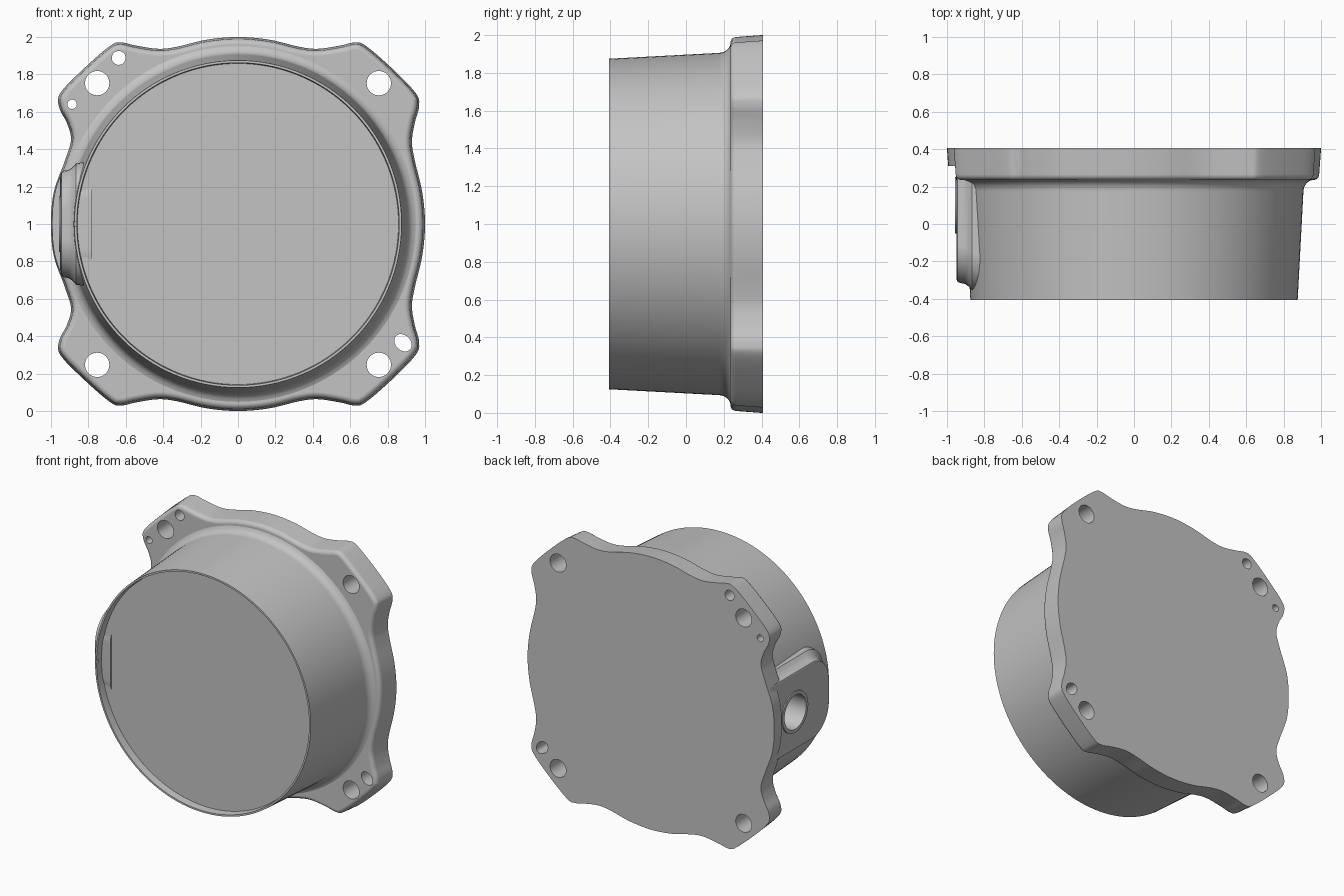
import bpy, bmesh
from math import cos, sin, pi, radians
from mathutils import Vector

if "Cube" in bpy.data.objects:
    bpy.data.objects.remove(bpy.data.objects["Cube"])

metal = bpy.data.materials.new("cast_grey")
GREY = (0.55, 0.55, 0.55, 1)
metal.diffuse_color = GREY
metal.use_nodes = True
metal.node_tree.nodes["Principled BSDF"].inputs["Base Color"].default_value = GREY
CZ = 1.0  # height of the main axis


def loft(name, rings):
    """Skin equal-length rings and cap both ends."""
    bm = bmesh.new()
    rows = [[bm.verts.new(p) for p in ring] for ring in rings]
    n = len(rows[0])
    for a, b in zip(rows, rows[1:]):
        for i in range(n):
            j = (i + 1) % n
            bm.faces.new((a[i], a[j], b[j], b[i]))
    bm.faces.new(rows[0])
    bm.faces.new(rows[-1])
    bmesh.ops.recalc_face_normals(bm, faces=bm.faces)
    mesh = bpy.data.meshes.new(name)
    bm.to_mesh(mesh)
    bm.free()
    mesh.materials.append(metal)
    obj = bpy.data.objects.new(name, mesh)
    bpy.context.collection.objects.link(obj)
    return obj


def disc(r, y, x=0, z=CZ, n=128):
    return [(x + r * cos(2 * pi * i / n), y, z + r * sin(2 * pi * i / n)) for i in range(n)]


def side_disc(r, x, y, z=CZ, n=48):
    return [(x, y + r * cos(2 * pi * i / n), z + r * sin(2 * pi * i / n)) for i in range(n)]


def box(name, lo, hi):
    return loft(name, [[(x, lo[1], lo[2]), (x, hi[1], lo[2]), (x, hi[1], hi[2]), (x, lo[1], hi[2])]
                       for x in (lo[0], hi[0])])


def combine(target, other, operation):
    mod = target.modifiers.new("combine", 'BOOLEAN')
    mod.operation, mod.solver, mod.object = operation, 'EXACT', other
    bpy.context.view_layer.objects.active = target
    bpy.ops.object.modifier_apply(modifier=mod.name)
    bpy.data.objects.remove(other)


# Flange outline: one half, mirrored bottom to top, sampled as a smooth closed curve
right_side = [(1, 0), (.985, .17), (.945, .34), (.93, .44), (.945, .54), (.968, .63), (.95, .70)]
top_side = [(.82, .835), (.68, .955), (.62, .97), (.55, .955), (.43, .937), (.33, .947), (.17, .985)]
left_side = [(-.95, .70), (-.955, .62), (-.915, .54), (-.893, .45), (-.925, .34), (-.985, .17)]
upper = right_side + top_side + [(0, 1)] + [(-x, z) for x, z in reversed(top_side)] + left_side
knots = [Vector(p) for p in upper + [(-1, 0)] + [(x, -z) for x, z in reversed(upper[1:])]]


def smooth_loop(pts, steps=6):
    out, n = [], len(pts)
    for i in range(n):
        a, b, c, d = (pts[(i + k) % n] for k in (-1, 0, 1, 2))
        for s in range(steps):
            t = s / steps
            out.append(0.5 * (2 * b + (c - a) * t + (2 * a - 5 * b + 4 * c - d) * t ** 2
                              + (3 * b - a - 3 * c + d) * t ** 3))
    return out


outline = smooth_loop(knots)


def flange_ring(y, inset):
    ring, n = [], len(outline)
    for i, p in enumerate(outline):
        t = (outline[(i + 1) % n] - outline[i - 1]).normalized()
        q = p + Vector((-t.y, t.x)) * inset
        ring.append((q.x, y, CZ + q.y))
    return ring


# Flange plate with slight draft and a rounded front edge
edge = [(.40 - .135 * k, .01 * k) for k in (0, 1)]
edge += [(.265 - .03 * sin(a), .01 + .03 * (1 - cos(a))) for a in (pi / 8, pi / 4, 3 * pi / 8, pi / 2)]
housing = loft("housing", [flange_ring(.407, 0)] + [flange_ring(y, i) for y, i in edge])

# Drum with recessed front, thin rim and a fillet into the flange
profile = [(.858, -.35), (.862, -.407), (.875, -.407), (.906, .175)]
profile += [(.906 + .06 * (1 - cos(a)), .175 + .062 * sin(a)) for a in (radians(15 * k) for k in range(1, 6))]
profile += [(.955, .237), (.955, .3)]
combine(housing, loft("drum", [disc(r, y) for r, y in profile]), 'UNION')

# Flat relief on the flange beside the port
combine(housing, box("relief", (-1.2, 0, CZ - .31), (-.953, .31, CZ + .31)), 'DIFFERENCE')


# Port pad: rounded at the front end, flared at the foot
def pad_ring(x, grow):
    h, front, r = .285 + grow, -.315 - grow, .2
    ring = [(x, .33, CZ + h)]
    for sign in (1, -1):
        arc = [(x, front + r - r * sin(a), CZ + sign * (h - r + r * cos(a)))
               for a in (pi / 2 * k / 8 for k in range(9))]
        ring += arc if sign == 1 else arc[::-1]
    return ring + [(x, .33, CZ - h)]


pad = [(-.78, .05), (-.865, .04), (-.885, .018), (-.905, .005), (-.93, 0), (-.943, -.006), (-.949, -.02)]
combine(housing, loft("port_pad", [pad_ring(x, g) for x, g in pad]), 'UNION')
combine(housing, loft("port_lip", [side_disc(.155, -.85, .1), side_disc(.15, -.957, .1)]), 'UNION')
combine(housing, loft("port_bore", [side_disc(.125, -1.1, .1), side_disc(.125, -.7, .1)]), 'DIFFERENCE')

# Through holes: four bolt holes, two small holes and a short slot
holes = [(sx * .753, sz * .753, .065) for sx in (-1, 1) for sz in (-1, 1)]
holes += [(-.638, .888, .037), (-.887, .64, .025)]
for x, z, r in holes:
    combine(housing, loft("hole", [disc(r, y, x, CZ + z, 40) for y in (0, .6)]), 'DIFFERENCE')


def slot_ring(y, n=40):
    ring = []
    for i in range(n):
        a = 2 * pi * i / n
        u, v = .052 * cos(a), .04 * sin(a)
        ring.append((.882 + (u + v) * .707, y, CZ - .635 + (v - u) * .707))
    return ring


combine(housing, loft("slot", [slot_ring(0), slot_ring(.6)]), 'DIFFERENCE')

# Tiny locating notch in the rim
combine(housing, box("notch", (-.9, -.5, CZ - .01), (-.84, -.385, CZ + .01)), 'DIFFERENCE')

# Smooth shading with crisp edges
bpy.ops.object.select_all(action='DESELECT')
housing.select_set(True)
bpy.context.view_layer.objects.active = housing
bpy.ops.object.shade_smooth_by_angle(angle=radians(32))
weighted = housing.modifiers.new("weighted_normals", 'WEIGHTED_NORMAL')
weighted.keep_sharp = True
